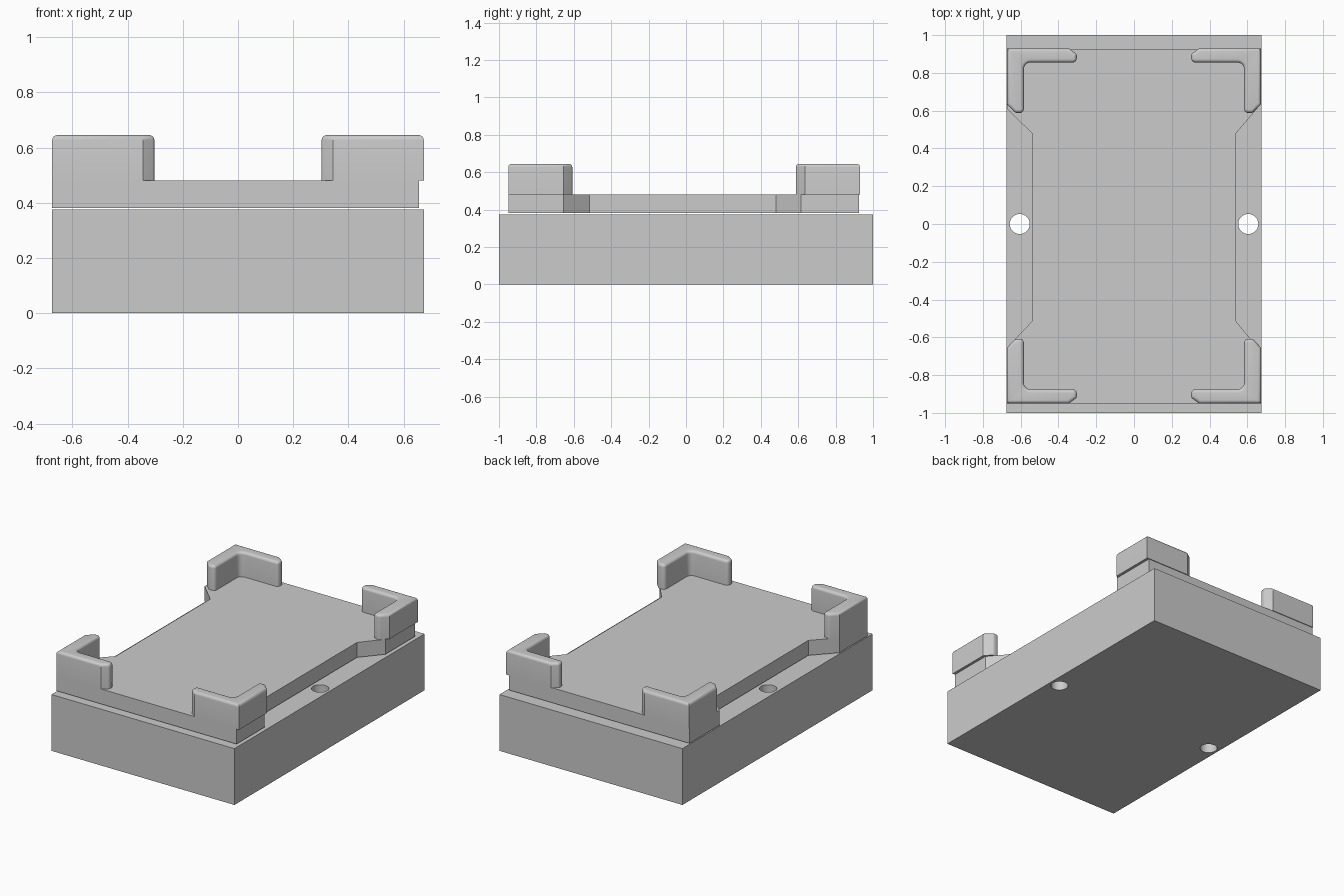
import bpy, bmesh

if "Cube" in bpy.data.objects:
    bpy.data.objects.remove(bpy.data.objects["Cube"])


def finish(bm, name, smooth=False):
    bmesh.ops.recalc_face_normals(bm, faces=bm.faces[:])
    mesh = bpy.data.meshes.new(name)
    bm.to_mesh(mesh)
    bm.free()
    obj = bpy.data.objects.new(name, mesh)
    bpy.context.collection.objects.link(obj)
    bpy.ops.object.select_all(action='DESELECT')
    obj.select_set(True)
    bpy.context.view_layer.objects.active = obj
    if smooth:
        bpy.ops.object.shade_smooth_by_angle(angle=0.6)
    return obj


def prism(points, z0, z1):
    """Extruded outline; returns the bmesh and its vertical edges in outline order."""
    bm = bmesh.new()
    low = [bm.verts.new((x, y, z0)) for x, y in points]
    high = [bm.verts.new((x, y, z1)) for x, y in points]
    n = len(points)
    bm.faces.new(low[::-1])
    bm.faces.new(high)
    for i in range(n):
        j = (i + 1) % n
        bm.faces.new((low[i], low[j], high[j], high[i]))
    return bm, [bm.edges.get((low[i], high[i])) for i in range(n)]


# Base block with two through holes
W = 0.674
bm, _ = prism([(-W, -1), (W, -1), (W, 1), (-W, 1)], 0, 0.375)
base = finish(bm, "base_block")
for side in (-1, 1):
    bpy.ops.mesh.primitive_cylinder_add(vertices=48, radius=0.053, depth=1,
                                        location=(side * 0.605, 0, 0.2))
    cutter = bpy.context.object
    cutter.name = "hole_cutter"
    cutter.hide_render = True
    mod = base.modifiers.new("hole", 'BOOLEAN')
    mod.operation = 'DIFFERENCE'
    mod.solver = 'EXACT'
    mod.object = cutter
    bpy.context.view_layer.objects.active = base
    bpy.ops.object.modifier_apply(modifier=mod.name)
    bpy.data.objects.remove(cutter)
bpy.ops.object.select_all(action='DESELECT')
base.select_set(True)
bpy.ops.object.shade_smooth_by_angle(angle=0.6)

# Waisted tray plate; its right side is set in beneath the corner walls
L, R, N = -0.673, 0.655, 0.54
bm, _ = prism([(L, -0.95), (R, -0.95), (R, -0.655), (N, -0.515), (N, 0.48),
               (R, 0.615), (R, 0.925), (L, 0.925), (L, 0.61), (-N, 0.48),
               (-N, -0.515), (L, -0.655)], 0.381, 0.481)
finish(bm, "tray_plate")

# L-shaped corner walls, mirrored about x = 0 and y = -0.01
PROFILE = [(0.673, 0.94), (0.345, 0.94), (0.303, 0.91), (0.303, 0.865),
           (0.583, 0.865), (0.583, 0.598), (0.628, 0.598), (0.673, 0.645)]
ROUNDS = {2: 0.008, 3: 0.022, 4: 0.035, 5: 0.022, 6: 0.008}
TOP = 0.645
for sx, xname in ((-1, "left"), (1, "right")):
    for sy, yname in ((-1, "front"), (1, "back")):
        bm, uprights = prism([(sx * x, sy * y - 0.01) for x, y in PROFILE], 0.481, TOP)
        for i, r in ROUNDS.items():
            bmesh.ops.bevel(bm, geom=[uprights[i]], offset=r, offset_type='OFFSET',
                            segments=5, profile=0.5, affect='EDGES')
        rim = [e for e in bm.edges if all(abs(v.co.z - TOP) < 1e-5 for v in e.verts)]
        bmesh.ops.bevel(bm, geom=rim, offset=0.018, offset_type='OFFSET',
                        segments=5, profile=0.5, affect='EDGES', clamp_overlap=False)
        finish(bm, f"corner_wall_{yname}_{xname}", smooth=True)
